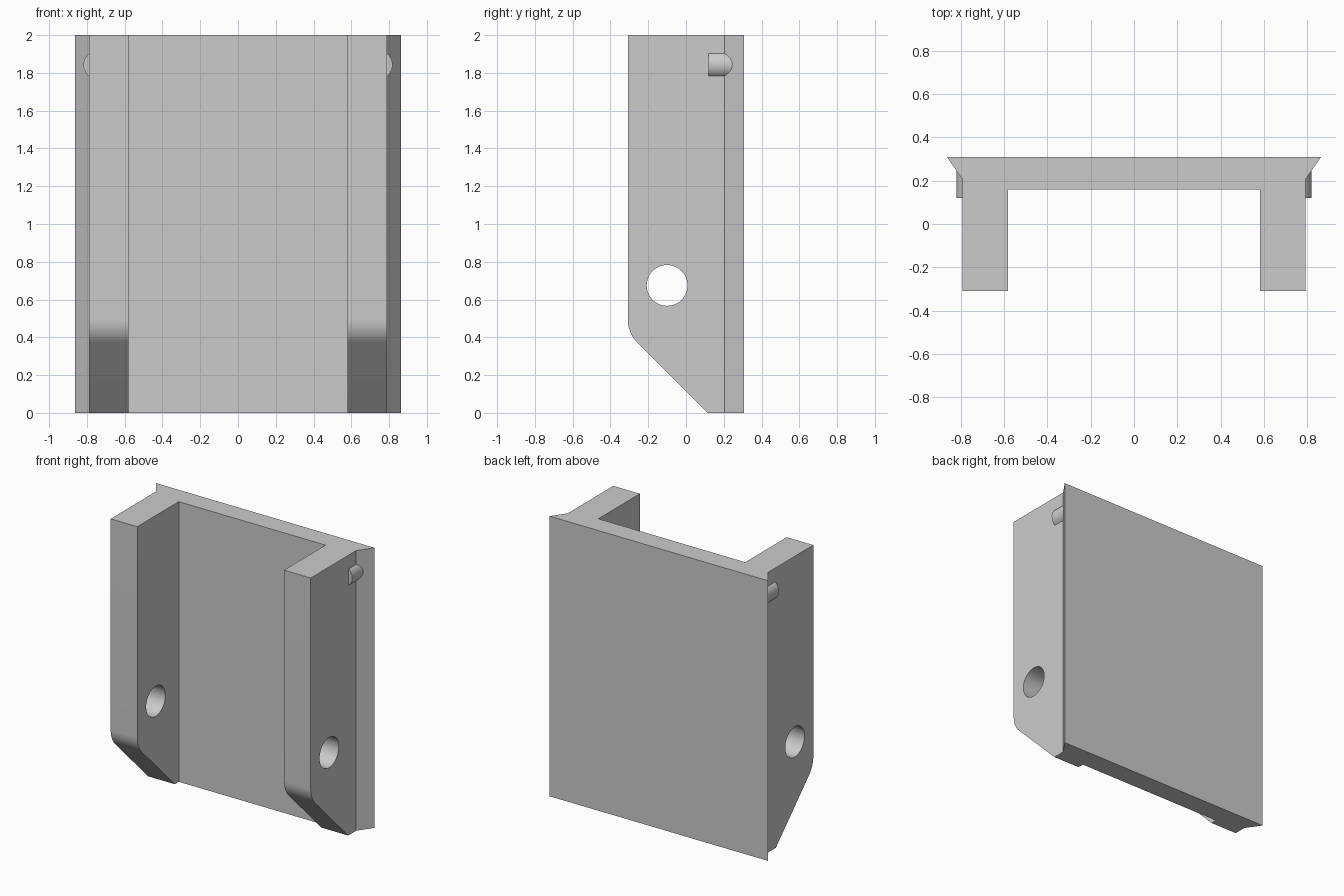
import bpy, bmesh
from math import sin, cos, tan, pi, radians
from mathutils import Matrix, Vector

default = bpy.data.objects.get("Cube")
if default:
    bpy.data.objects.remove(default, do_unlink=True)

grey = bpy.data.materials.new("light_grey")
grey.use_nodes = True
colour = (0.6, 0.6, 0.6, 1)
grey.diffuse_color = colour
grey.node_tree.nodes["Principled BSDF"].inputs["Base Color"].default_value = colour


def make_object(name, bm):
    bmesh.ops.recalc_face_normals(bm, faces=bm.faces)
    mesh = bpy.data.meshes.new(name)
    bm.to_mesh(mesh)
    bm.free()
    mesh.materials.append(grey)
    obj = bpy.data.objects.new(name, mesh)
    bpy.context.collection.objects.link(obj)
    return obj


def prism(name, points, direction):
    """Extrude a closed outline along a direction."""
    bm = bmesh.new()
    face = bm.faces.new([bm.verts.new(p) for p in points])
    grown = bmesh.ops.extrude_face_region(bm, geom=[face], use_keep_orig=True)
    verts = [v for v in grown["geom"] if isinstance(v, bmesh.types.BMVert)]
    bmesh.ops.translate(bm, verts=verts, vec=Vector(direction))
    return make_object(name, bm)


def cylinder(name, centre, radius, depth, axis):
    bm = bmesh.new()
    turn = Matrix.Rotation(pi / 2, 4, "Y" if axis == "X" else "X")
    bmesh.ops.create_cone(bm, cap_ends=True, segments=64, radius1=radius,
                          radius2=radius, depth=depth,
                          matrix=Matrix.Translation(centre) @ turn)
    return make_object(name, bm)


def select_only(obj):
    bpy.ops.object.select_all(action="DESELECT")
    obj.select_set(True)
    bpy.context.view_layer.objects.active = obj


def cut(target, cutter):
    cutter.hide_render = True
    mod = target.modifiers.new("cut", "BOOLEAN")
    mod.operation = "DIFFERENCE"
    mod.solver = "EXACT"
    mod.object = cutter
    select_only(target)
    bpy.ops.object.modifier_apply(modifier=mod.name)
    bpy.data.objects.remove(cutter, do_unlink=True)


# Channel body: back plate with flared edges and two side walls
half = [(0.58, 0.16), (0.58, -0.308), (0.79, -0.308), (0.79, 0.205),
        (0.795, 0.212), (0.862, 0.308)]
outline = half + [(-x, y) for x, y in reversed(half)]
body = prism("channel_body", [(x, y, 0) for x, y in outline], (0, 0, 2))

# Slanted lower front of the walls, with a rounded upper corner
front, foot, tangent = -0.308, 0.115, 0.07
radius = tangent / tan(radians(22.5))
corner_z = foot - front
arc = []
for i in range(13):
    a = radians(45) * i / 12
    arc.append((front + radius * (1 - cos(a)), corner_z + tangent - radius * sin(a)))
section = [(-0.5, corner_z + tangent)] + arc + [(foot + 0.1, -0.1), (-0.5, -0.1)]
cut(body, prism("slant_cutter", [(-1, y, z) for y, z in section], (2, 0, 0)))

# Pivot hole through both walls
cut(body, cylinder("hole_cutter", (0, -0.1, 0.675), 0.108, 2, "X"))

# Round pegs half sunk into the outer walls
parts = [body]
for side, x in (("left", 0.743), ("right", -0.743)):
    parts.append(cylinder(side + "_peg", (x, 0.2, 1.843), 0.075, 0.16, "Y"))

for part in parts:
    select_only(part)
    bpy.ops.object.shade_smooth_by_angle(angle=radians(20))
